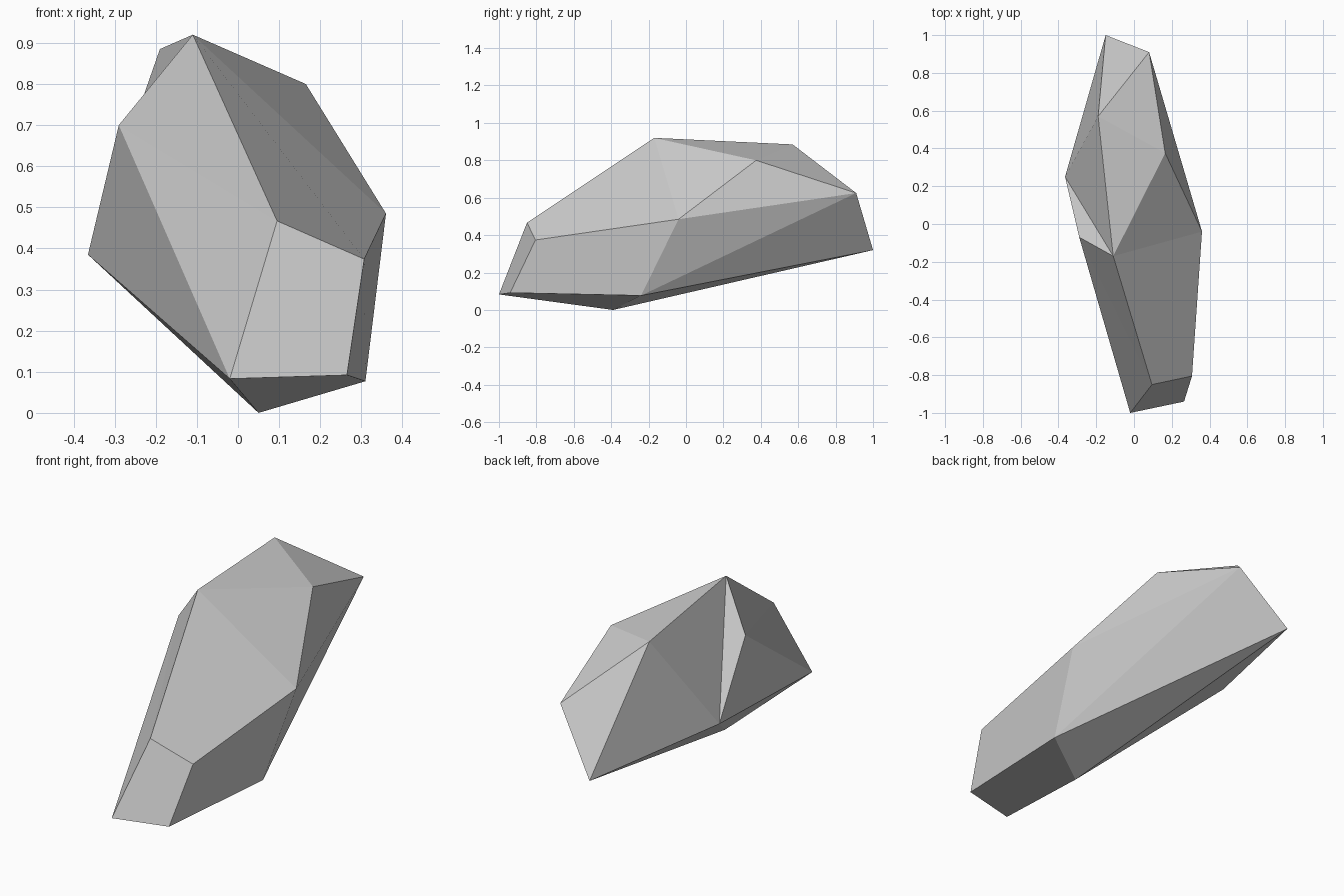
import bpy
import bmesh

cube = bpy.data.objects.get("Cube")
if cube:
    bpy.data.objects.remove(cube, do_unlink=True)

# Corners of the boulder, each with a one-letter key
corners = {
    "A": (-.11, -.17, .92),   # peak
    "B": (-.19, .57, .885),   # back ridge
    "C": (.165, .375, .80),   # left shoulder
    "D": (.36, -.04, .485),   # left bulge
    "E": (.095, -.85, .467),  # brow
    "F": (.307, -.805, .374),
    "G": (-.02, -1, .083),    # front toe
    "H": (.265, -.94, .092),
    "I": (.31, -.24, .077),
    "J": (.05, -.39, 0),      # resting point
    "K": (-.365, .25, .385),  # right bulge
    "L": (-.29, -.07, .70),   # right shoulder
    "M": (-.15, 1, .32),      # tail
    "N": (.08, .91, .625),
}

# Facets, grouped by side
facets = {
    "top": "ADC CDN ACB BCN",
    "back": "BNM",
    "right": "ABK BMK AKL ALE LGE LKG",
    "front": "EGHF AEFD",
    "left": "FHID DIN INM",
    "underside": "KJG KMJ JMI GJIH",
}

# Plain grey stone
stone = bpy.data.materials.new("grey stone")
stone.use_nodes = True
colour = (.6, .6, .6, 1)
stone.diffuse_color = colour
stone.node_tree.nodes["Principled BSDF"].inputs["Base Color"].default_value = colour

# Flat-faceted boulder
bm = bmesh.new()
points = {key: bm.verts.new(place) for key, place in corners.items()}
for side in facets.values():
    for facet in side.split():
        bm.faces.new([points[key] for key in facet])
bmesh.ops.recalc_face_normals(bm, faces=bm.faces)

mesh = bpy.data.meshes.new("boulder")
bm.to_mesh(mesh)
bm.free()
mesh.materials.append(stone)
boulder = bpy.data.objects.new("boulder", mesh)
bpy.context.scene.collection.objects.link(boulder)
